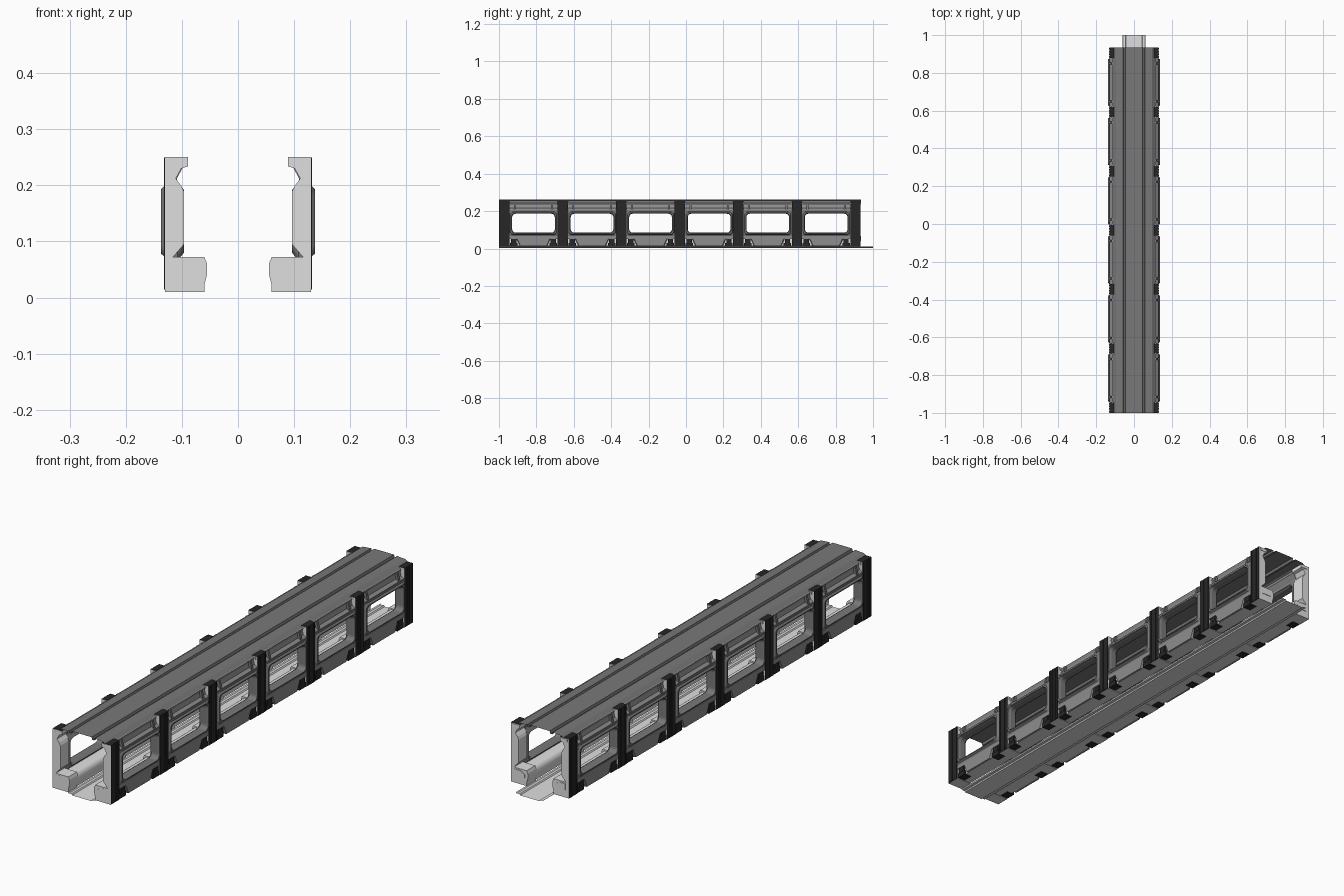
import bpy, bmesh, math

if "Cube" in bpy.data.objects:
    bpy.data.objects.remove(bpy.data.objects["Cube"])

STEP, BAYS = 0.313, 6
POST0, BAY0 = -0.972, -0.8155      # centre of first post / first bay


def mat(name, v):
    m = bpy.data.materials.new(name)
    m.diffuse_color = (v, v, v, 1)
    m.use_nodes = True
    m.node_tree.nodes["Principled BSDF"].inputs["Base Color"].default_value = m.diffuse_color
    return m


LIGHT = mat("light_grey", 0.74)
MID = mat("mid_grey", 0.27)
OUTER = mat("outer_grey", 0.19)
BLACK = mat("near_black", 0.02)


def finish(name, bm, mats, rule=None, count=1, mirror=True, smooth=False, closed=True):
    """Turn a bmesh into an object; mirror over x and repeat along y."""
    if closed:
        bmesh.ops.recalc_face_normals(bm, faces=bm.faces)
    bm.normal_update()
    if rule:
        for f in bm.faces:
            f.material_index = rule(f)
    me = bpy.data.meshes.new(name)
    bm.to_mesh(me)
    bm.free()
    for m in mats:
        me.materials.append(m)
    ob = bpy.data.objects.new(name, me)
    bpy.context.collection.objects.link(ob)
    if smooth:
        bpy.context.view_layer.objects.active = ob
        ob.select_set(True)
        bpy.ops.object.shade_smooth_by_angle(angle=math.radians(35))
        ob.select_set(False)
    if mirror:
        ob.modifiers.new("mirror", "MIRROR").use_mirror_merge = False
    if count > 1:
        a = ob.modifiers.new("repeat", "ARRAY")
        a.count = count
        a.use_relative_offset = False
        a.use_constant_offset = True
        a.constant_offset_displace = (0, STEP, 0)
    return ob


def extrude(bm, pts, y0, y1, closed=True):
    """Extrude an x-z profile along y."""
    a = [bm.verts.new((x, y0, z)) for x, z in pts]
    b = [bm.verts.new((x, y1, z)) for x, z in pts]
    n = len(pts)
    for i in range(n if closed else n - 1):
        j = (i + 1) % n
        bm.faces.new((a[i], a[j], b[j], b[i]))
    if closed:
        bm.faces.new(a)
        bm.faces.new(b[::-1])


def box(bm, x0, x1, y0, y1, z0, z1):
    extrude(bm, [(x0, z0), (x1, z0), (x1, z1), (x0, z1)], y0, y1)


def sheet(name, half, y0, y1, m, up):
    """Open symmetric sheet whose faces look up or down."""
    bm = bmesh.new()
    pts = [(-x, z) for x, z in half] + [(x, z) for x, z in reversed(half)]
    extrude(bm, pts, y0, y1, False)
    bm.normal_update()
    if (sum(f.normal.z * f.calc_area() for f in bm.faces) > 0) != up:
        bmesh.ops.reverse_faces(bm, faces=bm.faces)
    return finish(name, bm, [m], None, 1, False, closed=False)


# floor strip and grooved roof, both thin sheets
sheet("floor", [(0.062, 0.010), (0.058, 0.006), (0.046, 0.007), (0.043, 0.002)],
      -1, 1, LIGHT, True)
sheet("roof", [(0.116, 0.242), (0.096, 0.256), (0.058, 0.259), (0.056, 0.251),
               (0.047, 0.251), (0.044, 0.261)], -1, 0.935, OUTER, True)

# portal posts, black on the outside and on top
W = 0.0275
bm = bmesh.new()
extrude(bm, [(0.060, 0.010), (0.130, 0.010), (0.130, 0.250), (0.089, 0.250), (0.089, 0.234),
             (0.101, 0.230), (0.111, 0.212), (0.101, 0.199), (0.096, 0.188), (0.096, 0.095),
             (0.116, 0.072), (0.060, 0.072), (0.055, 0.060), (0.055, 0.042), (0.060, 0.022)],
        POST0 - W, POST0 + W)
finish("posts", bm, [LIGHT, BLACK],
       lambda f: 1 if f.normal.x > 0.5 or (f.normal.z > 0.6 and f.calc_center_median().z > 0.24)
       else 0, BAYS + 1)

# ribs on the outside of the posts
bm = bmesh.new()
for dy in (-0.021, -0.007, 0.007, 0.021):
    box(bm, 0.129, 0.1315, POST0 + dy - 0.004, POST0 + dy + 0.004, 0.014, 0.2495)
finish("post_ribs", bm, [BLACK], None, BAYS + 1)

# stepped covers and cap plates on the posts
bm = bmesh.new()
extrude(bm, [(0.068, 0.040), (0.113, 0.040), (0.113, 0.066),
             (0.086, 0.066), (0.068, 0.054)], POST0 - W - 0.0005, POST0 + W + 0.002)
box(bm, 0.090, 0.122, POST0 - W - 0.0005, POST0 + W + 0.002, 0.236, 0.248)
finish("post_covers", bm, [LIGHT], None, BAYS + 1)

# black brackets beside the feet
bm = bmesh.new()
for s in (-1, 1):
    c = POST0 + STEP / 2 + s * 0.106
    box(bm, 0.095, 0.129, c - 0.020, c + 0.020, 0.0105, 0.030)
    box(bm, 0.105, 0.130, c - 0.014, c + 0.014, 0.030, 0.050)
finish("foot_brackets", bm, [BLACK], None, BAYS)


# window walls: ring with rounded opening
def ring(bm, x, hy, z0, z1, r):
    out = []
    for cy, cz, a0 in ((hy - r, z1 - r, 0), (r - hy, z1 - r, 90),
                       (r - hy, z0 + r, 180), (hy - r, z0 + r, 270)):
        for k in range(5):
            a = math.radians(a0 + 22.5 * k)
            out.append(bm.verts.new((x, BAY0 + cy + r * math.cos(a), cz + r * math.sin(a))))
    return out


bm = bmesh.new()
loops = [ring(bm, *p) for p in (
    (0.108, 0.129, 0.066, 0.207, 0.004),
    (0.130, 0.129, 0.066, 0.207, 0.004),
    (0.131, 0.127, 0.073, 0.199, 0.012),
    (0.137, 0.123, 0.078, 0.193, 0.014),
    (0.137, 0.117, 0.082, 0.189, 0.018),
    (0.126, 0.114, 0.085, 0.186, 0.018),
    (0.104, 0.114, 0.085, 0.186, 0.018),
    (0.096, 0.119, 0.080, 0.191, 0.018))]
for i, a in enumerate(loops):
    b = loops[(i + 1) % len(loops)]
    for k in range(len(a)):
        j = (k + 1) % len(a)
        bm.faces.new((a[k], a[j], b[j], b[k]))
finish("window_walls", bm, [OUTER], None, BAYS)

# sloped panels over the windows
H = STEP / 2 - W
bm = bmesh.new()
extrude(bm, [(0.130, 0.203), (0.127, 0.209), (0.116, 0.216), (0.112, 0.232), (0.116, 0.243),
             (0.100, 0.250), (0.096, 0.236), (0.109, 0.212), (0.108, 0.203)],
        BAY0 - H, BAY0 + H)
finish("upper_panels", bm, [MID], None, BAYS)

# triangular gussets under the roof edge
bm = bmesh.new()
for dy in (-0.1, 0.1):
    extrude(bm, [(0.110, 0.206), (0.129, 0.206), (0.120, 0.241), (0.110, 0.241)],
            BAY0 + dy - 0.005, BAY0 + dy + 0.005)
finish("roof_gussets", bm, [OUTER], None, BAYS)

# rounded side ducts inside, below the windows
duct = [(0.120, 0.067), (0.120, 0.014), (0.064, 0.011)]
for k in range(9):
    a = math.radians(220 - 14 * k)
    duct.append((0.076 + 0.020 * math.cos(a), 0.044 + 0.024 * math.sin(a)))
bm = bmesh.new()
extrude(bm, duct, BAY0 - H, BAY0 + H)
finish("side_ducts", bm, [LIGHT], None, BAYS, smooth=True)

# sills and tapered lower panels outside
bm = bmesh.new()
box(bm, 0.110, 0.130, BAY0 - H, BAY0 + H, 0.052, 0.068)
finish("window_sills", bm, [MID], None, BAYS)
bm = bmesh.new()
front = [(-0.092, 0.052), (0.092, 0.052), (0.074, 0.014), (-0.074, 0.014)]
a = [bm.verts.new((0.118, BAY0 + y, z)) for y, z in front]
b = [bm.verts.new((0.130, BAY0 + y * 0.94, z)) for y, z in front]
for i in range(4):
    j = (i + 1) % 4
    bm.faces.new((a[i], a[j], b[j], b[i]))
bm.faces.new(a)
bm.faces.new(b)
finish("lower_panels", bm, [MID], None, BAYS)
